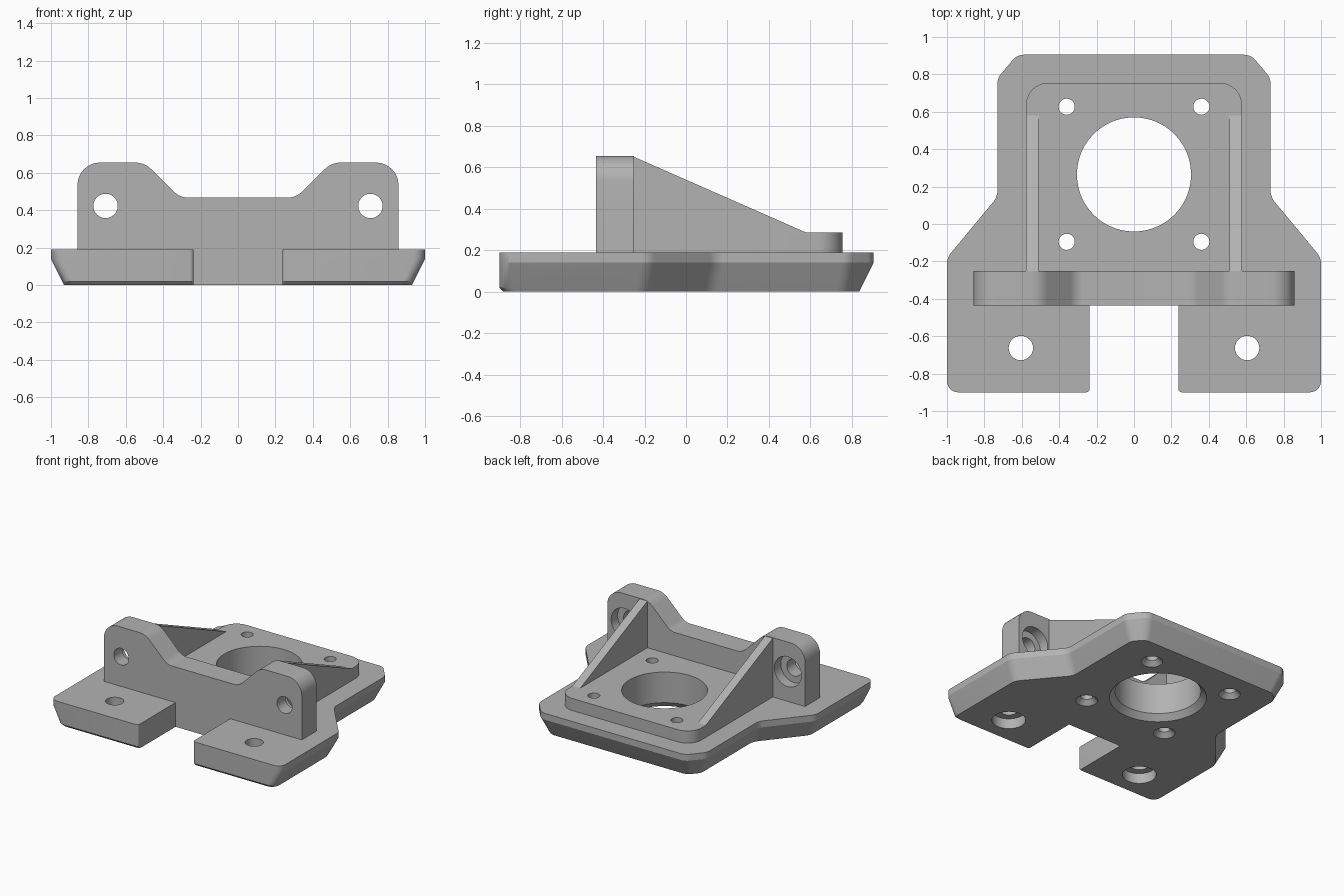
import bpy, bmesh, math
from mathutils import Vector, Matrix

old = bpy.data.objects.get("Cube")
if old:
    bpy.data.objects.remove(old, do_unlink=True)

grey = bpy.data.materials.new("plain grey")
grey.use_nodes = True
GREY = (0.45, 0.45, 0.45, 1)
grey.diffuse_color = GREY
grey.node_tree.nodes["Principled BSDF"].inputs["Base Color"].default_value = GREY


def mirrored(half):
    """Close an outline from its +x half of (x, y, radius) corners."""
    return half + [(-x, y, r) for x, y, r in reversed(half)]


def rounded(corners, steps=8):
    """Polygon points with each corner replaced by an arc."""
    out = []
    for i, (x, y, r) in enumerate(corners):
        p = Vector((x, y))
        if r == 0:
            out.append(p)
            continue
        a = (Vector(corners[i - 1][:2]) - p).normalized()
        b = (Vector(corners[(i + 1) % len(corners)][:2]) - p).normalized()
        half = a.angle(b) / 2
        centre = p + (a + b).normalized() * (r / math.sin(half))
        start = p + a * (r / math.tan(half)) - centre
        end = p + b * (r / math.tan(half)) - centre
        sweep = start.angle_signed(end)
        for k in range(steps + 1):
            out.append(centre + Matrix.Rotation(-sweep * k / steps, 2) @ start)
    return out


def loft(bm, rings):
    """Skin equal rings of 3D points and cap both ends."""
    loops = [[bm.verts.new(p) for p in ring] for ring in rings]
    for lo, hi in zip(loops, loops[1:]):
        for i in range(len(lo)):
            j = (i + 1) % len(lo)
            bm.faces.new((lo[i], lo[j], hi[j], hi[i]))
    bm.faces.new(loops[0][::-1])
    bm.faces.new(loops[-1])


def finish(name, bm):
    bmesh.ops.recalc_face_normals(bm, faces=bm.faces)
    mesh = bpy.data.meshes.new(name)
    bm.to_mesh(mesh)
    bm.free()
    mesh.materials.append(grey)
    ob = bpy.data.objects.new(name, mesh)
    bpy.context.collection.objects.link(ob)
    return ob


def solid(name, rings):
    bm = bmesh.new()
    loft(bm, rings)
    return finish(name, bm)


def drill(bm, profile, place, sides=48):
    """Turned cutter from (radius, depth) pairs."""
    loft(bm, [[place @ Vector((r * math.cos(math.tau * k / sides),
                               r * math.sin(math.tau * k / sides), z))
               for k in range(sides)] for r, z in profile])


def activate(ob):
    bpy.ops.object.select_all(action="DESELECT")
    ob.select_set(True)
    bpy.context.view_layer.objects.active = ob


def cut(ob, cutter):
    mod = ob.modifiers.new("holes", "BOOLEAN")
    mod.operation, mod.solver, mod.object = "DIFFERENCE", "EXACT", cutter
    activate(ob)
    bpy.ops.object.modifier_apply(modifier=mod.name)


# Base plate: full outline above, sides sloping in below
BASE_TOP, PAD_TOP, WALL_FRONT, WALL_BACK = 0.19, 0.285, -0.435, -0.25
upper = [(0.237, WALL_FRONT, 0), (0.237, -0.9, 0.02), (1, -0.9, 0.06), (1, -0.18, 0.1),
         (0.73, 0.145, 0.1), (0.73, 0.78, 0.08), (0.625, 0.905, 0.08)]
lower = [(0.237, WALL_FRONT, 0), (0.237, -0.88, 0.02), (0.93, -0.88, 0.06), (0.93, -0.21, 0.1),
         (0.66, 0.115, 0.1), (0.66, 0.755, 0.08), (0.59, 0.835, 0.08)]
lip = [(u[0] * 0.15 + l[0] * 0.85, u[1] if u[1] < -0.5 else u[1] * 0.15 + l[1] * 0.85, u[2])
       for u, l in zip(upper, lower)]
base = solid("base_plate", [[(p.x, p.y, z) for p in rounded(mirrored(half))]
                            for half, z in ((lower, 0), (lip, 0.02), (upper, 0.14), (upper, BASE_TOP))])

# Raised mounting pad
pad_outline = rounded(mirrored([(0.578, WALL_BACK, 0), (0.578, 0.755, 0.12)]))
pad = solid("mounting_pad", [[(p.x, p.y, z) for p in pad_outline] for z in (BASE_TOP, PAD_TOP)])

# Upright wall with two ears
wall_outline = rounded(mirrored([(0.31, 0.468, 0.1), (0.5, 0.655, 0.12),
                                 (0.858, 0.655, 0.12), (0.858, BASE_TOP, 0)]))
wall = solid("upright_wall", [[(p.x, y, p.y) for p in wall_outline] for y in (WALL_FRONT, WALL_BACK)])

# Vertical holes: big bore, four screw holes, two counterbored fixing holes
bm = bmesh.new()
drill(bm, [(0.345, -0.05), (0.345, 0), (0.305, 0.045), (0.305, 0.5)],
      Matrix.Translation((0, 0.265, 0)), 96)
for x in (-0.36, 0.36):
    for y in (-0.095, 0.627):
        drill(bm, [(0.077, -0.05), (0.077, 0), (0.043, 0.035), (0.043, 0.5)],
              Matrix.Translation((x, y, 0)))
for x in (-0.605, 0.605):
    drill(bm, [(0.12, -0.05), (0.12, 0.08), (0.065, 0.08), (0.065, 0.5)],
          Matrix.Translation((x, -0.663, 0)))
plate_cutter = finish("plate_cutter", bm)

# Ear holes, counterbored from the back
bm = bmesh.new()
for x in (-0.708, 0.708):
    drill(bm, [(0.117, -0.05), (0.117, 0.08), (0.065, 0.08), (0.065, 0.3)],
          Matrix.Translation((x, WALL_BACK, 0.423)) @ Matrix.Rotation(math.pi / 2, 4, "X"))
ear_cutter = finish("ear_cutter", bm)

cut(base, plate_cutter)
cut(pad, plate_cutter)
cut(wall, ear_cutter)
for cutter in (plate_cutter, ear_cutter):
    bpy.data.objects.remove(cutter, do_unlink=True)

# Triangular side ribs
parts = [base, pad, wall]
triangle = [(WALL_BACK, PAD_TOP), (0.58, PAD_TOP), (WALL_BACK, 0.65)]
for side, name in ((1, "left_rib"), (-1, "right_rib")):
    parts.append(solid(name, [[(side * x, y, z) for y, z in triangle] for x in (0.51, 0.578)]))

for ob in parts:
    activate(ob)
    bpy.ops.object.shade_smooth_by_angle(angle=math.radians(25))
